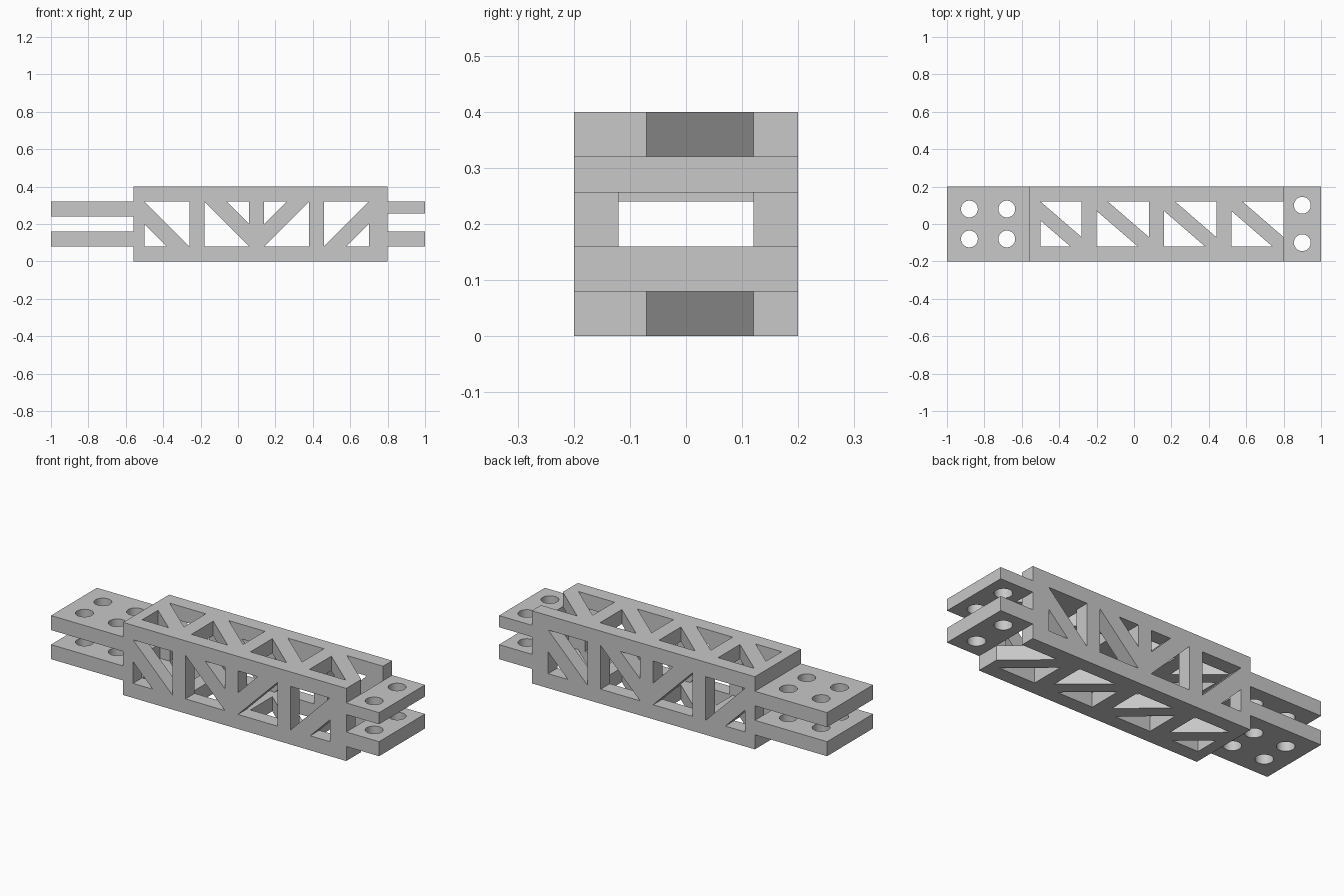
import bpy, bmesh, math
from mathutils import Matrix, Vector

if "Cube" in bpy.data.objects:
    bpy.data.objects.remove(bpy.data.objects["Cube"])

grey = bpy.data.materials.new("plain grey")
grey.use_nodes = True
GREY = (0.58, 0.58, 0.58, 1)
grey.diffuse_color = GREY
grey.node_tree.nodes["Principled BSDF"].inputs["Base Color"].default_value = GREY


def finish(bm, name):
    bmesh.ops.recalc_face_normals(bm, faces=bm.faces)
    mesh = bpy.data.meshes.new(name)
    bm.to_mesh(mesh)
    bm.free()
    mesh.materials.append(grey)
    obj = bpy.data.objects.new(name, mesh)
    bpy.context.collection.objects.link(obj)
    return obj


def box(name, low, high):
    low, high = Vector(low), Vector(high)
    bm = bmesh.new()
    bmesh.ops.create_cube(bm, size=1, matrix=Matrix.Translation((low + high) / 2)
                          @ Matrix.Diagonal((*(high - low), 1)))
    return finish(bm, name)


def prisms(name, outlines, place, depth):
    """Extrude each 2D outline; place maps (u, v) to a 3D point."""
    bm = bmesh.new()
    for outline in outlines:
        face = bm.faces.new([bm.verts.new(place(u, v)) for u, v in outline])
        geom = bmesh.ops.extrude_face_region(bm, geom=[face])["geom"]
        moved = [g for g in geom if isinstance(g, bmesh.types.BMVert)]
        bmesh.ops.translate(bm, verts=moved, vec=depth)
    return finish(bm, name)


def cut(obj, cutter):
    cutter.hide_render = True
    mod = obj.modifiers.new("cut", 'BOOLEAN')
    mod.operation, mod.solver, mod.object = 'DIFFERENCE', 'EXACT', cutter
    bpy.ops.object.select_all(action='DESELECT')
    bpy.context.view_layer.objects.active = obj
    obj.select_set(True)
    bpy.ops.object.modifier_apply(modifier=mod.name)
    bpy.data.objects.remove(cutter)


# Hollow truss body
START, END, WALL = -0.56, 0.80, 0.08
body = box("truss_body", (START, -0.2, 0), (END, 0.2, 0.4))
cut(body, box("channel", (-0.8, -0.12, WALL), (1.0, 0.12, 0.4 - WALL)))

# Triangular openings in both side walls, mirrored about the body's middle
MIDDLE = 0.12
LOW, HIGH = WALL, 0.4 - WALL
half = [
    [(-0.5, HIGH), (-0.26, HIGH), (-0.26, LOW)],
    [(-0.5, 0.2), (-0.5, LOW), (-0.38, LOW)],
    [(-0.18, HIGH), (-0.18, LOW), (0.06, LOW)],
    [(-0.06, HIGH), (0.06, HIGH), (0.06, 0.2)],
]
MIDDLE = 0.1
mirrored = [[(2 * MIDDLE - u, v) for u, v in tri] for tri in half]
cut(body, prisms("side_openings", half + mirrored,
                 lambda u, v: (u, -0.3, v), (0, 0.6, 0)))

# Diagonal openings in the top and bottom walls, the last bay open at the end
openings = []
for bay in range(4):
    x = START + 0.36 * bay
    if bay == 3:
        upper = [(x + 0.06, 0.12), (0.9, 0.12), (0.9, -0.07), (END, -0.07)]
    else:
        upper = [(x + 0.06, 0.12), (x + 0.28, 0.12), (x + 0.28, -0.07)]
    left, top = (x + 0.06, 0.018) if bay == 0 else (x, 0.07)
    openings += [upper, [(left, top), (left, -0.12), (x + 0.22, -0.12)]]
cut(body, prisms("deck_openings", openings,
                 lambda u, v: (u, v, -0.1), (0, 0, 0.6)))


# Drilled mounting plates at both ends
def plate(name, x0, x1, z0, z1, hole_xs, hole_y):
    obj = box(name, (x0, -0.2, z0), (x1, 0.2, z1))
    bm = bmesh.new()
    for x in hole_xs:
        for y in (-hole_y, hole_y):
            bmesh.ops.create_cone(bm, cap_ends=True, segments=32, radius1=0.045,
                                  radius2=0.045, depth=0.3,
                                  matrix=Matrix.Translation((x, y, (z0 + z1) / 2)))
    cut(obj, finish(bm, "drill"))
    bpy.ops.object.shade_smooth_by_angle(angle=math.radians(30))


plate("right_lower_plate", -1, START, 0.08, 0.16, (-0.88, -0.68), 0.08)
plate("right_upper_plate", -1, START, 0.24, 0.32, (-0.88, -0.68), 0.08)
plate("left_lower_plate", END, 1, 0.08, 0.16, (0.9,), 0.1)
plate("left_upper_plate", END, 1, 0.256, 0.32, (0.9,), 0.1)
